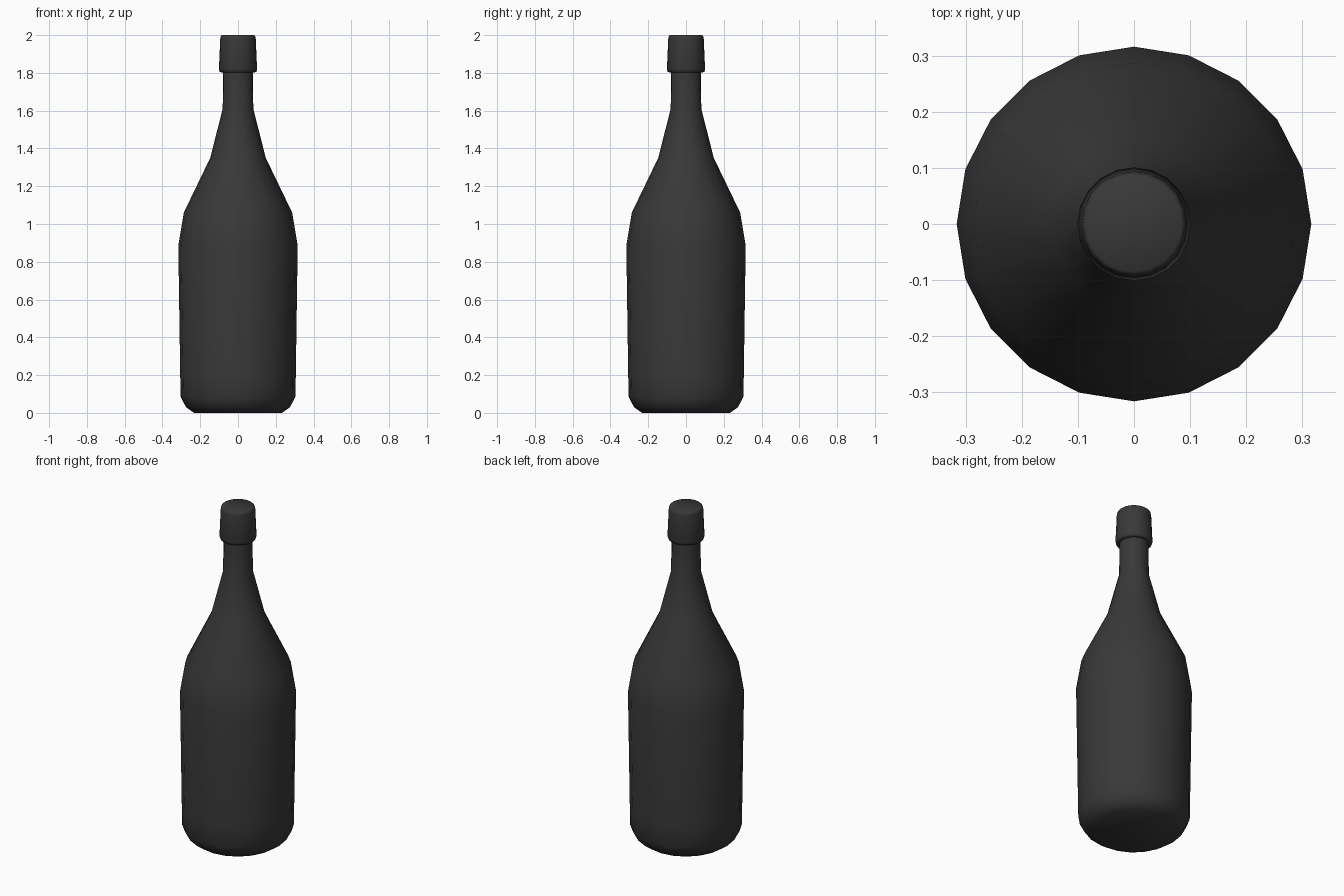
import bpy, bmesh, math

if "Cube" in bpy.data.objects:
    bpy.data.objects.remove(bpy.data.objects["Cube"])

SIDES = 20

dark = bpy.data.materials.new("dark_glass")
dark.diffuse_color = (0.04, 0.04, 0.04, 1)
dark.use_nodes = True
dark.node_tree.nodes["Principled BSDF"].inputs["Base Color"].default_value = dark.diffuse_color


def lathe(name, profile, angle):
    """Closed solid of revolution from (radius, height) points."""
    bm = bmesh.new()
    rings = [[bm.verts.new((r * math.cos(2 * math.pi * i / SIDES),
                            r * math.sin(2 * math.pi * i / SIDES), z))
              for i in range(SIDES)] for r, z in profile]
    for a, b in zip(rings, rings[1:]):
        for i in range(SIDES):
            j = (i + 1) % SIDES
            bm.faces.new((a[i], a[j], b[j], b[i]))
    bm.faces.new(rings[0][::-1])
    bm.faces.new(rings[-1])
    mesh = bpy.data.meshes.new(name)
    bm.to_mesh(mesh)
    bm.free()
    mesh.materials.append(dark)
    obj = bpy.data.objects.new(name, mesh)
    bpy.context.collection.objects.link(obj)
    bpy.ops.object.select_all(action='DESELECT')
    obj.select_set(True)
    bpy.context.view_layer.objects.active = obj
    bpy.ops.object.shade_smooth_by_angle(angle=math.radians(angle))
    return obj


# Body, shoulder and neck
lathe("bottle_body", [(0.233, 0), (0.275, 0.03), (0.304, 0.085), (0.306, 0.2),
                      (0.316, 0.885), (0.287, 1.06), (0.147, 1.35),
                      (0.081, 1.61), (0.079, 1.82)], 50)

# Tapered cap over the neck
lathe("bottle_cap", [(0.088, 1.802), (0.097, 1.806), (0.101, 1.82),
                     (0.094, 1.98), (0.091, 1.995), (0.085, 2.0)], 60)
